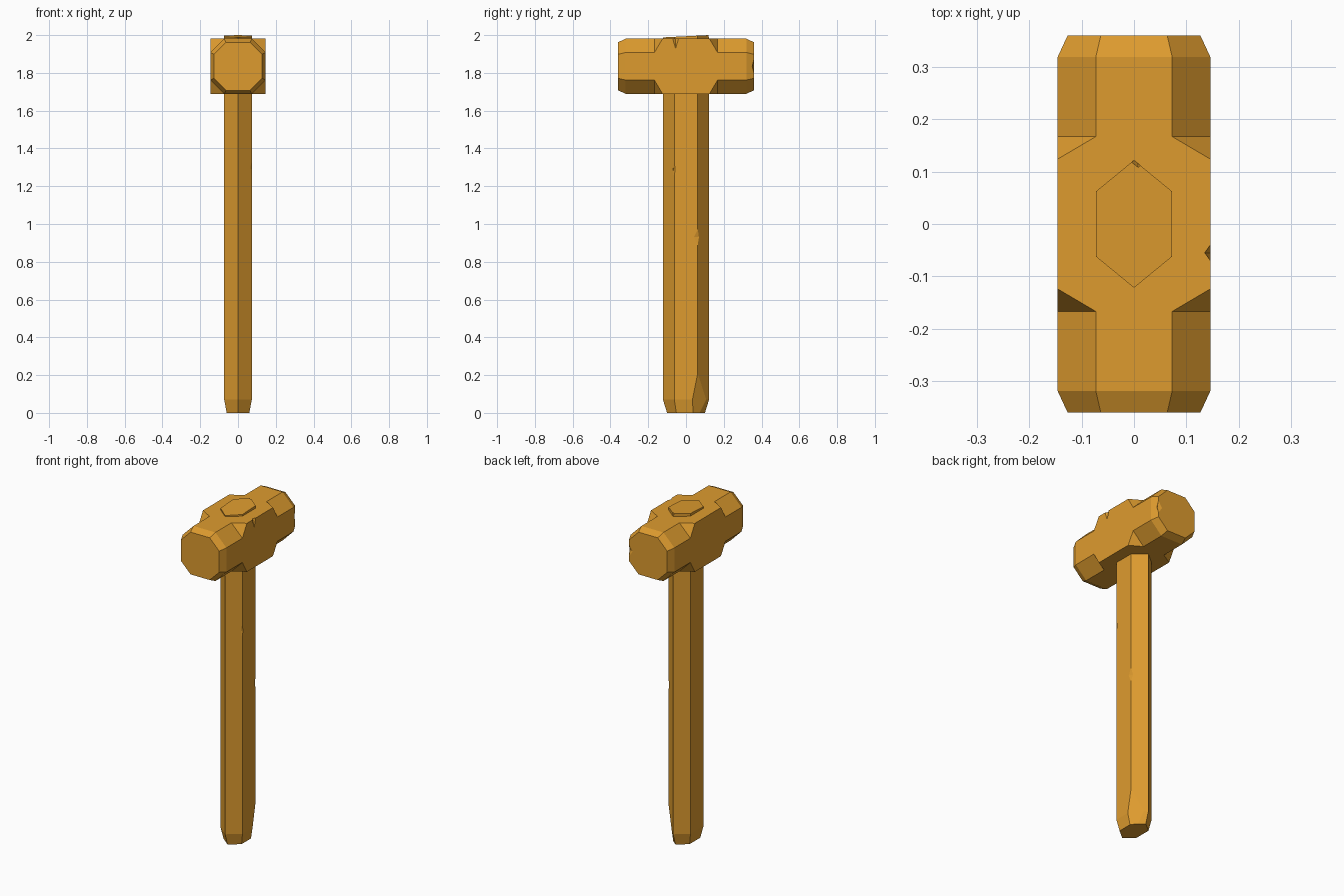
import bpy
import bmesh
from mathutils import Vector

cube = bpy.data.objects.get("Cube")
if cube:
    bpy.data.objects.remove(cube, do_unlink=True)

ochre = bpy.data.materials.new("ochre")
ochre.use_nodes = True
COLOUR = (0.73, 0.33, 0.028, 1)
ochre.diffuse_color = COLOUR
ochre.node_tree.nodes["Principled BSDF"].inputs["Base Color"].default_value = COLOUR


def finish(bm, name):
    bmesh.ops.remove_doubles(bm, verts=bm.verts, dist=0.0001)
    bmesh.ops.recalc_face_normals(bm, faces=bm.faces)
    mesh = bpy.data.meshes.new(name)
    bm.to_mesh(mesh)
    bm.free()
    mesh.materials.append(ochre)
    obj = bpy.data.objects.new(name, mesh)
    bpy.context.collection.objects.link(obj)
    return obj


def loft(rings):
    """Join equal-sized rings of points into a capped solid."""
    bm = bmesh.new()
    loops = [[bm.verts.new(p) for p in ring] for ring in rings]
    for a, b in zip(loops, loops[1:]):
        for i in range(len(a)):
            j = (i + 1) % len(a)
            bm.faces.new((a[i], a[j], b[j], b[i]))
    bm.faces.new(loops[0][::-1])
    bm.faces.new(loops[-1])
    return bm


def chip(target, centre, size):
    """Knock a diamond-shaped chip out of an edge."""
    bm = bmesh.new()
    sx, sy, sz = size
    c = Vector(centre)
    top, bottom = (bm.verts.new(c + Vector((0, 0, s * sz))) for s in (1, -1))
    belt = [bm.verts.new(c + Vector(d)) for d in ((sx, 0, 0), (0, sy, 0), (-sx, 0, 0), (0, -sy, 0))]
    for a, b in zip(belt, belt[1:] + belt[:1]):
        bm.faces.new((a, b, top))
        bm.faces.new((b, a, bottom))
    cutter = finish(bm, "chip_cutter")
    cutter.hide_render = True
    mod = target.modifiers.new("chip", "BOOLEAN")
    mod.operation = "DIFFERENCE"
    mod.solver = "EXACT"
    mod.object = cutter
    bpy.context.view_layer.objects.active = target
    bpy.ops.object.modifier_apply(modifier=mod.name)
    bpy.data.objects.remove(cutter, do_unlink=True)


# Head: square middle passing into octagonal striking ends
HALF, MID = 0.146, 1.835


def head_ring(y, cut, scale=1.0):
    h, c = HALF, HALF - cut
    outline = ((h, -c), (h, c), (c, h), (-c, h), (-h, c), (-h, -c), (-c, -h), (c, -h))
    return [(x * scale, y, MID + z * scale) for x, z in outline]


side = [(0.124, 0, 1), (0.167, 0.073, 1), (0.319, 0.073, 1), (0.36, 0.073, 0.87)]
stations = [(-y, c, s) for y, c, s in reversed(side)] + side
bm = loft([head_ring(*s) for s in stations])
bmesh.ops.remove_doubles(bm, verts=bm.verts, dist=0.0001)
head = finish(bm, "hammer_head")
chip(head, (0.148, -0.055, 1.98), (0.013, 0.018, 0.06))
chip(head, (0.128, 0.362, 1.835), (0.03, 0.013, 0.045))


# Handle: six-sided shaft with tapered foot and slightly tilted top
def handle_ring(z, scale=1.0, tilt=0.0):
    outline = ((0, -0.122), (0.073, -0.062), (0.073, 0.062), (0, 0.122), (-0.073, 0.062), (-0.073, -0.062))
    return [(x * scale, y * scale, z + y * tilt) for x, y in outline]


bm = loft([handle_ring(0, 0.82), handle_ring(0.07), handle_ring(1.994, 1, 0.05)])

# Worn slice at the foot of the handle
cut = bmesh.ops.bisect_plane(
    bm, geom=bm.verts[:] + bm.edges[:] + bm.faces[:],
    plane_co=(0.073, 0.062, 0.21), plane_no=(0.8, 0.6, -0.12), clear_outer=True)
bmesh.ops.holes_fill(bm, edges=[e for e in cut["geom_cut"] if isinstance(e, bmesh.types.BMEdge)])
handle = finish(bm, "handle")
chip(handle, (0.077, -0.066, 1.29), (0.013, 0.013, 0.09))
chip(handle, (0.077, 0.068, 0.93), (0.012, 0.04, 0.08))
chip(handle, (0.008, 0.122, 2.0), (0.018, 0.014, 0.03))
